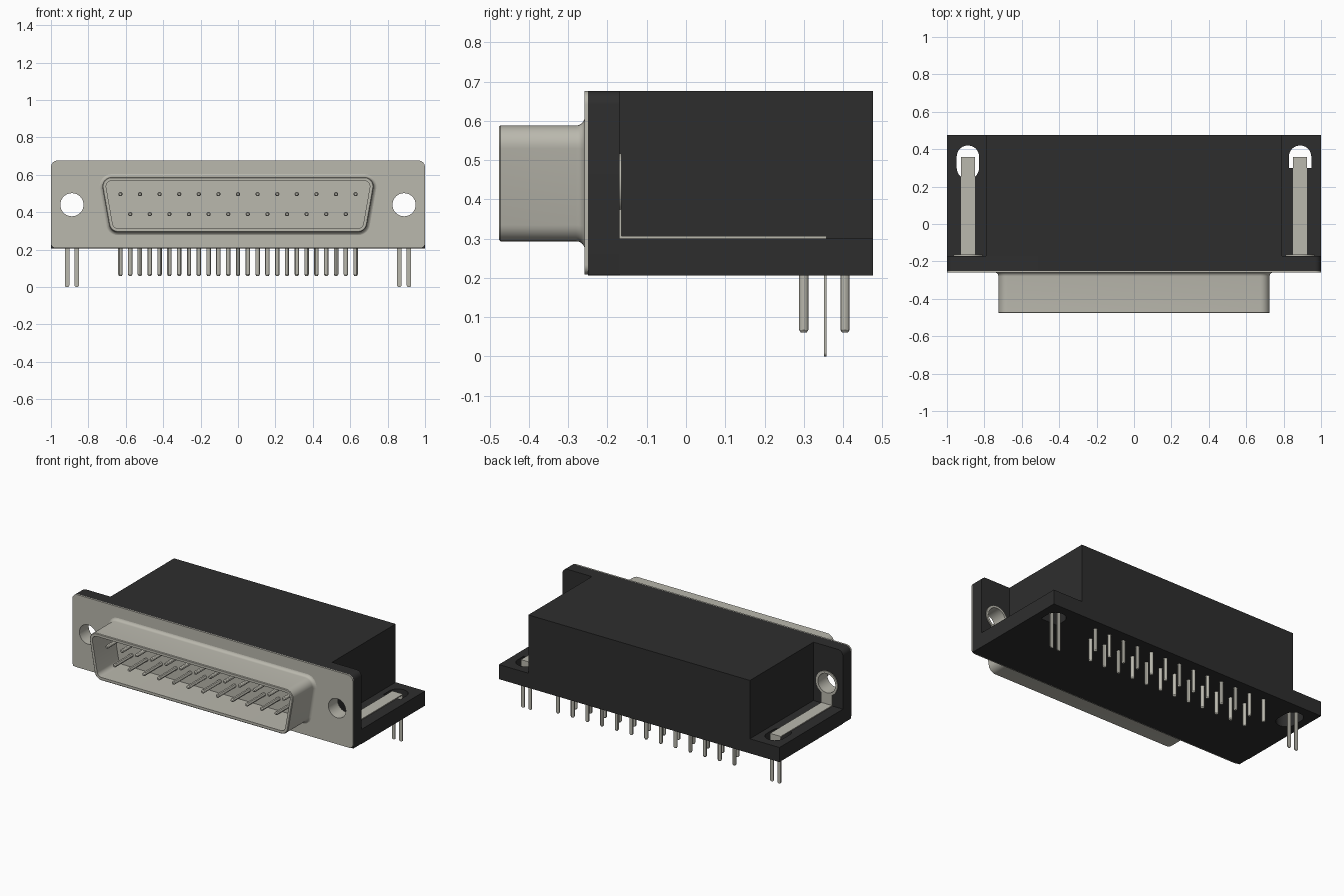
import bpy, bmesh, math
from mathutils import Matrix, Vector

if "Cube" in bpy.data.objects:
    bpy.data.objects.remove(bpy.data.objects["Cube"])


def material(name, colour):
    m = bpy.data.materials.new(name)
    m.use_nodes = True
    m.diffuse_color = colour
    m.node_tree.nodes["Principled BSDF"].inputs["Base Color"].default_value = colour
    return m


METAL = material("warm grey metal", (0.49, 0.48, 0.42, 1))
BLACK = material("black plastic", (0.027, 0.027, 0.027, 1))


def finish(name, bm, mat):
    """Weld, orient and shade a bmesh, then link it as a named part."""
    bmesh.ops.remove_doubles(bm, verts=bm.verts, dist=1e-5)
    bmesh.ops.recalc_face_normals(bm, faces=bm.faces)
    mesh = bpy.data.meshes.new(name)
    bm.to_mesh(mesh)
    bm.free()
    mesh.materials.append(mat)
    mesh.shade_smooth()
    mesh.set_sharp_from_angle(angle=math.radians(30))
    ob = bpy.data.objects.new(name, mesh)
    bpy.context.collection.objects.link(ob)
    return ob


def box(name, lo, hi, mat):
    lo, hi = Vector(lo), Vector(hi)
    bm = bmesh.new()
    bmesh.ops.create_cube(bm, size=1, matrix=Matrix.Translation((lo + hi) / 2)
                          @ Matrix.Diagonal((*(hi - lo), 1)))
    return finish(name, bm, mat)


def arc(cx, cy, r, a0=0, a1=360, n=32):
    """Points on an arc in degrees; a full circle leaves out the last point."""
    last = n if a1 - a0 == 360 else n - 1
    angles = [math.radians(a0 + (a1 - a0) * i / last) for i in range(n)]
    return [(cx + r * math.cos(a), cy + r * math.sin(a)) for a in angles]


def rounded(x0, y0, x1, y1, low, high):
    """Rectangle with separate radii for its lower and upper corners."""
    return (arc(x1 - high, y1 - high, high, 0, 90, 8) + arc(x0 + high, y1 - high, high, 90, 180, 8)
            + arc(x0 + low, y0 + low, low, 180, 270, 8) + arc(x1 - low, y0 + low, low, 270, 359.9, 8))


def prism(name, loops, axis, lo, hi, mat):
    """Extrude an outline with holes along y (outline in x, z) or z (in x, y)."""
    cu = bpy.data.curves.new(name, "CURVE")
    cu.dimensions, cu.fill_mode, cu.extrude = "2D", "BOTH", (hi - lo) / 2
    for loop in loops:
        sp = cu.splines.new("POLY")
        sp.points.add(len(loop) - 1)
        for p, (u, v) in zip(sp.points, loop):
            p.co = (u, v, 0, 1)
        sp.use_cyclic_u = True
    tmp = bpy.data.objects.new(name + "_outline", cu)
    bpy.context.collection.objects.link(tmp)
    mesh = tmp.evaluated_get(bpy.context.evaluated_depsgraph_get()).to_mesh()
    bm = bmesh.new()
    bm.from_mesh(mesh)
    bpy.data.objects.remove(tmp)
    bpy.data.curves.remove(cu)
    mid = (lo + hi) / 2
    if axis == "y":
        turn = Matrix.Translation((0, mid, 0)) @ Matrix.Rotation(math.pi / 2, 4, "X")
    else:
        turn = Matrix.Translation((0, 0, mid))
    bm.transform(turn)
    return finish(name, bm, mat)


def loft(bm, rings, cap=False):
    rows = [[bm.verts.new(p) for p in ring] for ring in rings]
    for a, b in zip(rows, rows[1:]):
        for i in range(len(a)):
            j = (i + 1) % len(a)
            bm.faces.new((a[i], a[j], b[j], b[i]))
    if cap:
        bm.faces.new(rows[0])
        bm.faces.new(rows[-1])


BOTTOM, FLOOR, TOP = 0.206, 0.3, 0.676
PLATE, WALL, BACK = -0.25, -0.17, 0.477
HOLE_X, HOLE_Z = 0.888, 0.44

# Plastic housing: front wall with screw holes, base with slots, main block
wall_holes = [arc(s * HOLE_X, HOLE_Z, 0.07) for s in (-1, 1)]
prism("front_wall", [rounded(-1, BOTTOM, 1, TOP, 0.004, 0.035)] + wall_holes,
      "y", PLATE, WALL, BLACK)
right_slot = arc(-HOLE_X, 0.36, 0.06, 0, 180, 16) + arc(-HOLE_X, 0.30, 0.06, 180, 360.1, 16)
left_slot = arc(HOLE_X, 0.36, 0.06, 0, 180, 16) + [(HOLE_X - 0.06, 0.3), (HOLE_X + 0.06, 0.3)]
prism("base", [[(-1, WALL), (1, WALL), (1, BACK), (-1, BACK)], right_slot, left_slot],
      "z", BOTTOM, FLOOR, BLACK)
box("main_block", (-0.79, WALL, FLOOR), (0.79, BACK, TOP), BLACK)

# Metal face plate
plate_holes = [arc(s * HOLE_X, HOLE_Z, 0.062) for s in (-1, 1)]
prism("face_plate", [rounded(-1, BOTTOM + 0.002, 1, TOP, 0.025, 0.035)] + plate_holes,
      "y", PLATE - 0.009, PLATE, METAL)


# Hollow tapered shell with a flared root
def shell_ring(offset, y):
    r, slope = 0.05 + offset, 10
    top_x, top_z, low_z = 0.675, 0.538, 0.343
    low_x = top_x - (top_z - low_z) * math.tan(math.radians(slope))
    half = arc(low_x, low_z, r, -90, -slope, 9) + arc(top_x, top_z, r, -slope, 90, 9)
    return [(x, y, z) for x, z in half + [(-x, z) for x, z in reversed(half)]]


root, tip, flare = PLATE - 0.008, -0.477, 0.022
profile = [(flare * (1 - math.sin(t)), root - flare * (1 - math.cos(t)))
           for t in (math.radians(15 * k) for k in range(7))]
profile += [(0, tip + 0.004), (-0.004, tip), (-0.02, tip), (-0.02, root)]
bm = bmesh.new()
loft(bm, [shell_ring(o, y) for o, y in profile])
finish("shell", bm, METAL)


# Contact pins: straight ends in the shell, soldering ends under the base
def pin(bm, tip, direction, length, radius):
    d = Vector(direction)
    turn = Vector((0, 0, 1)).rotation_difference(d).to_matrix()
    rings = [[Vector(tip) + turn @ Vector((u, v, h)) for u, v in arc(0, 0, r, n=12)]
             for h, r in ((0, radius * 0.6), (radius * 0.6, radius), (length, radius))]
    loft(bm, rings, cap=True)


for row, count, z, y in (("upper", 13, 0.497, 0.405), ("lower", 12, 0.39, 0.3)):
    front, below = bmesh.new(), bmesh.new()
    for i in range(count):
        x = 0.1048 * (i - (count - 1) / 2)
        pin(front, (x, -0.44, z), (0, 1, 0), 0.19, 0.0115)
        pin(below, (x, y, 0.06), (0, 0, 1), 0.16, 0.012)
    finish(row + "_contact_pins", front, METAL)
    finish(row + "_solder_pins", below, METAL)

# Grounding bracket at each end: lined screw hole, strap and forked board lock
for side, s in (("right", -1), ("left", 1)):
    x, half = s * HOLE_X, 0.038
    prism(side + "_hole_lining", [arc(x, HOLE_Z, 0.07), arc(x, HOLE_Z, 0.062)],
          "y", PLATE - 0.004, WALL + 0.004, METAL)
    prism(side + "_hole_ring", [arc(x, HOLE_Z, 0.077), arc(x, HOLE_Z, 0.062)],
          "y", WALL, WALL + 0.006, METAL)
    box(side + "_strap_upright", (x - half, WALL, FLOOR), (x + half, WALL + 0.006, 0.375), METAL)
    box(side + "_strap", (x - half, WALL, FLOOR), (x + half, 0.358, FLOOR + 0.006), METAL)
    box(side + "_lock_bridge", (x - half, 0.352, 0.25), (x + half, 0.358, FLOOR), METAL)
    for part, k in (("inner", -s), ("outer", s)):
        cx = x + k * 0.026
        prism(f"{side}_{part}_lock_leg", [rounded(cx - 0.012, 0, cx + 0.012, 0.26, 0.01, 0.001)],
              "y", 0.352, 0.358, METAL)
